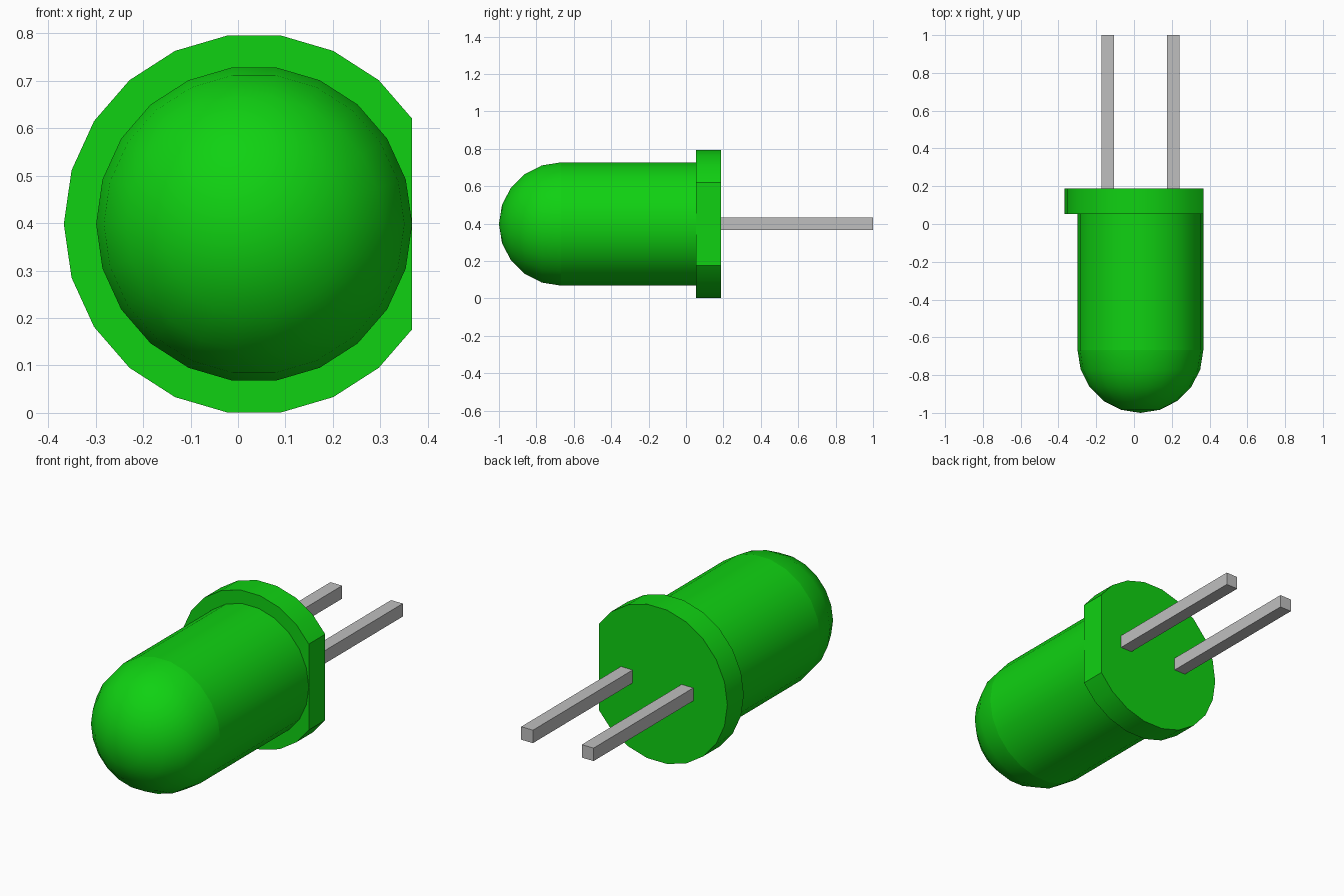
import bpy, bmesh, math
from mathutils import Vector

cube = bpy.data.objects.get("Cube")
if cube:
    bpy.data.objects.remove(cube, do_unlink=True)

CX, CZ = 0.034, 0.398          # axis of the lens, running along y
SIDES = 22
R_BODY, R_FLANGE = 0.333, 0.401
Y_TIP, Y_DOME, Y_FRONT, Y_BACK, Y_END = -1.0, -0.667, 0.053, 0.187, 1.0
FLAT_X = 0.367                 # flat side of the flange


def material(name, rgb):
    m = bpy.data.materials.new(name)
    m.use_nodes = True
    m.diffuse_color = (*rgb, 1)
    m.node_tree.nodes["Principled BSDF"].inputs["Base Color"].default_value = (*rgb, 1)
    return m


green = material("green plastic", (0.005, 0.64, 0.006))
metal = material("grey metal", (0.52, 0.52, 0.52))


def finish(name, bm, mat, smooth=True):
    bmesh.ops.recalc_face_normals(bm, faces=bm.faces[:])
    me = bpy.data.meshes.new(name)
    bm.to_mesh(me)
    bm.free()
    me.materials.append(mat)
    ob = bpy.data.objects.new(name, me)
    bpy.context.collection.objects.link(ob)
    if smooth:
        bpy.ops.object.select_all(action='DESELECT')
        ob.select_set(True)
        bpy.context.view_layer.objects.active = ob
        bpy.ops.object.shade_smooth_by_angle(angle=math.radians(30))
    return ob


def lathe(profile):
    """Revolve (radius, y) points around the lens axis."""
    bm = bmesh.new()
    vs = [bm.verts.new((CX - r, y, CZ)) for r, y in profile]
    es = [bm.edges.new(pair) for pair in zip(vs, vs[1:])]
    bmesh.ops.spin(bm, geom=vs + es, cent=(CX, 0, CZ), axis=(0, 1, 0),
                   angle=math.tau, steps=SIDES)
    bmesh.ops.remove_doubles(bm, verts=bm.verts[:], dist=1e-4)
    return bm


# Lens: hemispherical tip and straight barrel
steps = 5
profile = [(R_BODY * math.sin(math.pi / 2 * i / steps),
            Y_DOME + (Y_TIP - Y_DOME) * math.cos(math.pi / 2 * i / steps))
           for i in range(steps + 1)]
lens = finish("lens", lathe(profile + [(R_BODY, Y_FRONT), (0, Y_FRONT)]), green)
# Crease where the dome meets the barrel
for e in lens.data.edges:
    if all(abs(lens.data.vertices[v].co.y - Y_DOME) < 1e-3 for v in e.vertices):
        e.use_edge_sharp = True

# Flange: disc with one side cut flat
bm = lathe([(0, Y_FRONT), (R_FLANGE, Y_FRONT), (R_FLANGE, Y_BACK), (0, Y_BACK)])
cut = bmesh.ops.bisect_plane(bm, geom=bm.verts[:] + bm.edges[:] + bm.faces[:],
                             plane_co=(FLAT_X, 0, 0), plane_no=(1, 0, 0), clear_outer=True)
bmesh.ops.holes_fill(bm, edges=[e for e in bm.edges if e.is_boundary], sides=0)
finish("flange", bm, green)

# Two square leads
for name, side in (("left_lead", 1), ("right_lead", -1)):
    bm = bmesh.new()
    bmesh.ops.create_cube(bm, size=1)
    bmesh.ops.scale(bm, vec=(0.067, Y_END - Y_BACK, 0.067), verts=bm.verts[:])
    bmesh.ops.translate(bm, vec=Vector((CX + side * 0.173, (Y_END + Y_BACK) / 2, 0.4)),
                        verts=bm.verts[:])
    finish(name, bm, metal, smooth=False)
